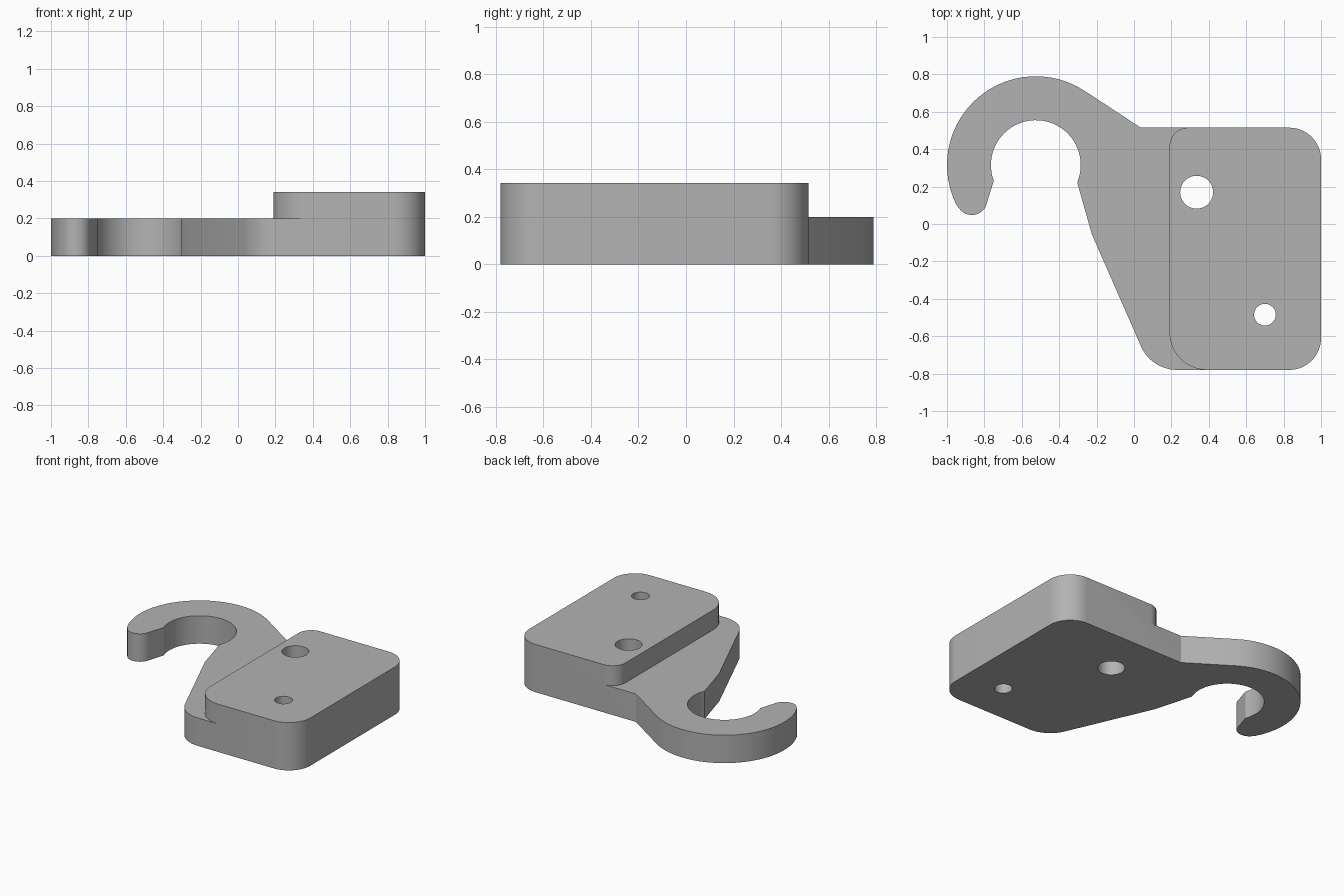
import bpy, bmesh
from math import cos, sin, radians

cube = bpy.data.objects.get("Cube")
if cube:
    bpy.data.objects.remove(cube)

LEDGE, TOP = 0.2, 0.342


def arc(cx, cy, r, start, end):
    """Points on an arc, angles in degrees."""
    n = max(4, int(abs(end - start) / 6))
    angles = [radians(start + (end - start) * i / n) for i in range(n + 1)]
    return [(cx + r * cos(a), cy + r * sin(a)) for a in angles]


# Block side of the outline, shared by the plate and the raised block
right = (arc(0.39, -0.58, 0.2, 270, 270)[:1]
         + arc(0.83, -0.61, 0.17, 270, 360)
         + arc(0.83, 0.345, 0.17, 0, 90) + [(0.29, 0.515)])

# Hook side: outer curve, rounded tip, inner throat, slanted neck
hook = (0.525 * -1, 0.315)
left = ([right[-1], (0.036, 0.515)]
        + arc(*hook, 0.475, 56.5, 207)
        + arc(-0.867, 0.131, 0.083, 213, 348)
        + arc(*hook, 0.24, 200.5, -22.7)
        + [(-0.226, -0.053)]
        + arc(0.23, -0.57, 0.21, 204, 270) + [right[0]])

# Inner edge of the raised block
step = ([right[-1]] + arc(0.29, 0.415, 0.1, 90, 180)[1:]
        + arc(0.39, -0.58, 0.2, 180, 270)[:-1] + [right[0]])

bm = bmesh.new()


def face(points):
    bm.faces.new([bm.verts.new(p) for p in points])


def cap(path, z):
    face([(x, y, z) for x, y in path])


def wall(path, low, high):
    for (ax, ay), (bx, by) in zip(path, path[1:]):
        face([(ax, ay, low), (bx, by, low), (bx, by, high), (ax, ay, high)])


# Closed shell: plate walls, block walls, underside, ledge and block top
wall(right + left[1:], 0, LEDGE)
wall(right + step[1:], LEDGE, TOP)
cap(right + left[1:-1], 0)
cap(left + step[::-1][1:-1], LEDGE)
cap(right + step[1:-1], TOP)
bmesh.ops.remove_doubles(bm, verts=bm.verts, dist=0.0005)
bmesh.ops.recalc_face_normals(bm, faces=bm.faces)
bmesh.ops.dissolve_limit(bm, angle_limit=radians(0.5),
                         verts=bm.verts, edges=bm.edges)

mesh = bpy.data.meshes.new("hook_bracket")
bm.to_mesh(mesh)
bm.free()
bracket = bpy.data.objects.new("hook_bracket", mesh)
bpy.context.collection.objects.link(bracket)

# Grey material
grey = bpy.data.materials.new("plain_grey")
grey.use_nodes = True
colour = (0.45, 0.45, 0.45, 1)
grey.diffuse_color = colour
grey.node_tree.nodes["Principled BSDF"].inputs["Base Color"].default_value = colour
mesh.materials.append(grey)

# Two through holes
for name, x, y, r in (("large_hole", 0.335, 0.17, 0.088),
                      ("small_hole", 0.70, -0.485, 0.058)):
    bpy.ops.mesh.primitive_cylinder_add(vertices=48, radius=r, depth=1,
                                        location=(x, y, LEDGE))
    cutter = bpy.context.object
    cutter.name = name + "_cutter"
    cutter.hide_render = True
    cutter.data.materials.append(grey)
    bpy.ops.object.select_all(action="DESELECT")
    bracket.select_set(True)
    bpy.context.view_layer.objects.active = bracket
    cut = bracket.modifiers.new(name, "BOOLEAN")
    cut.operation = "DIFFERENCE"
    cut.solver = "EXACT"
    cut.object = cutter
    bpy.ops.object.modifier_apply(modifier=cut.name)
    bpy.data.objects.remove(cutter)

bpy.ops.object.shade_smooth_by_angle(angle=radians(25))
